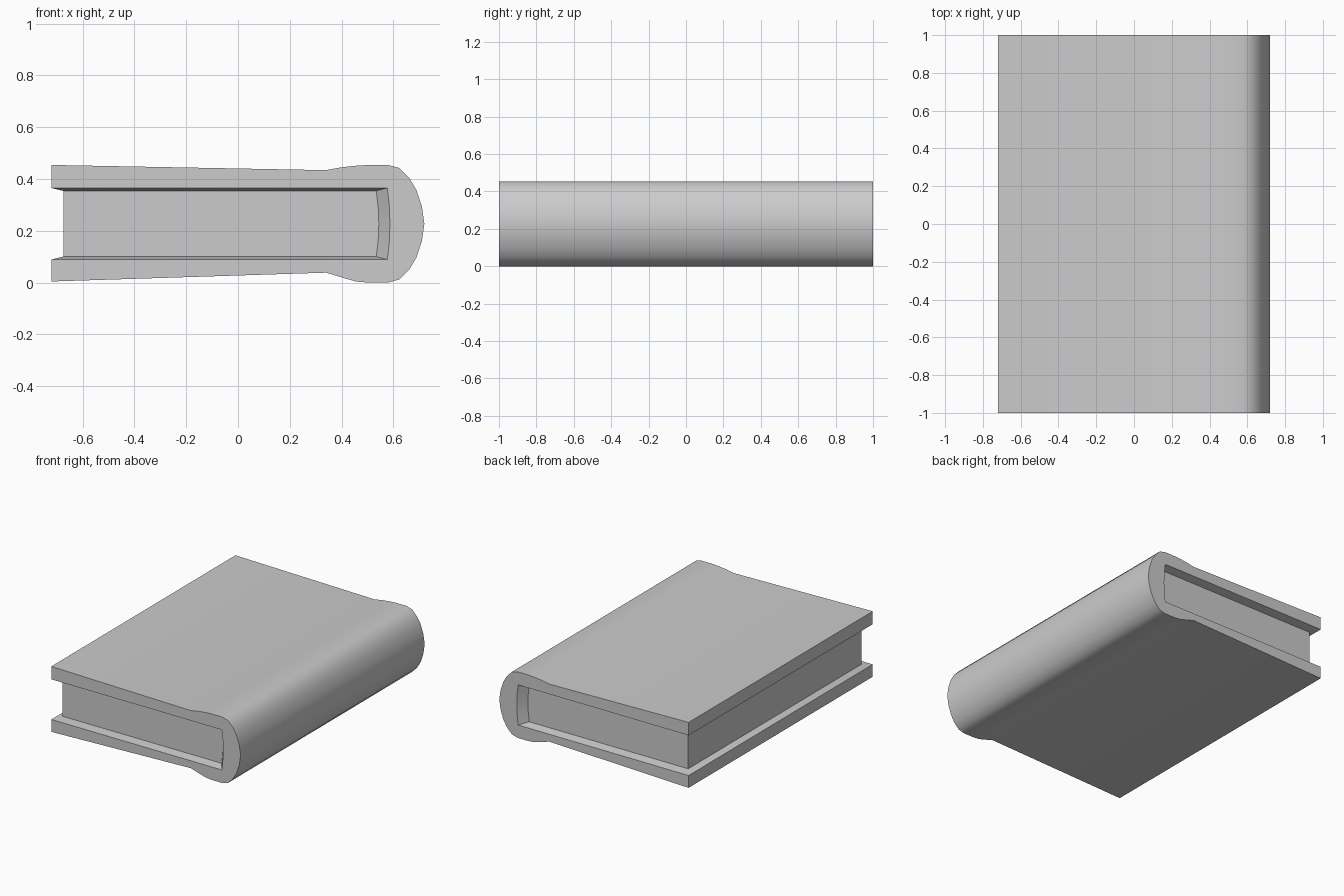
import bpy, bmesh, math

if "Cube" in bpy.data.objects:
    bpy.data.objects.remove(bpy.data.objects["Cube"])

HALF = 1.0      # half the book height (y)
PAGE = 0.94     # half the page block height (y)

# Outer outline of the cover, (x, z), from top fore-edge round the spine to the bottom
OUTER = [(-0.72, 0.454), (0.34, 0.434), (0.40, 0.445), (0.455, 0.451), (0.50, 0.454), (0.58, 0.454),
         (0.624, 0.442), (0.662, 0.403), (0.689, 0.358), (0.710, 0.295), (0.72, 0.227),
         (0.710, 0.159), (0.689, 0.096), (0.662, 0.051), (0.624, 0.012), (0.58, 0.0),
         (0.50, 0.0), (0.455, 0.004), (0.40, 0.020), (0.34, 0.038), (-0.72, 0.004)]


def opening(x0, x1, half_z, bulge=0.01, n=4):
    """C-shaped outline with a slightly curved spine side."""
    mid = 0.227
    spine = []
    for i in range(n + 1):
        t = 1 - 2 * i / n
        spine.append((x1 + bulge * (1 - t * t), mid + half_z * t))
    return [(x0, mid + half_z)] + spine + [(x0, mid - half_z)]


def ring(bm, pts, y):
    return [bm.verts.new((x, y, z)) for x, z in pts]


def bridge(bm, a, b):
    for i in range(len(a) - 1):
        bm.faces.new((a[i], a[i + 1], b[i + 1], b[i]))


def finish(bm, name):
    bmesh.ops.recalc_face_normals(bm, faces=bm.faces)
    mesh = bpy.data.meshes.new(name)
    bm.to_mesh(mesh)
    bm.free()
    ob = bpy.data.objects.new(name, mesh)
    bpy.context.collection.objects.link(ob)
    bpy.ops.object.select_all(action='DESELECT')
    ob.select_set(True)
    bpy.context.view_layer.objects.active = ob
    bpy.ops.object.shade_smooth_by_angle(angle=math.radians(35))
    return ob


rim = opening(-0.72, 0.577, 0.138)
page = opening(-0.675, 0.534, 0.127)

# Cover: boards and rounded spine, with inner walls sloping in to the pages
bm = bmesh.new()
o = [ring(bm, OUTER, y) for y in (-HALF, HALF)]
r = [ring(bm, rim, y) for y in (-HALF, HALF)]
p = [ring(bm, page, y) for y in (-PAGE, PAGE)]
bridge(bm, o[0], o[1])
for k in (0, 1):
    bm.faces.new(o[k] + r[k][::-1])
    bridge(bm, r[k], p[k])
for e in (0, -1):
    bm.faces.new((o[0][e], r[0][e], r[1][e], o[1][e]))
    bm.faces.new((r[0][e], p[0][e], p[1][e], r[1][e]))
finish(bm, "cover")

# Page block: recessed on three sides, the edges glued to the cover stay hidden
bm = bmesh.new()
p = [ring(bm, page, y) for y in (-PAGE, PAGE)]
for k in (0, 1):
    bm.faces.new(p[k])
bm.faces.new((p[0][0], p[0][-1], p[1][-1], p[1][0]))
bridge(bm, p[0], p[1])
finish(bm, "page_block")
